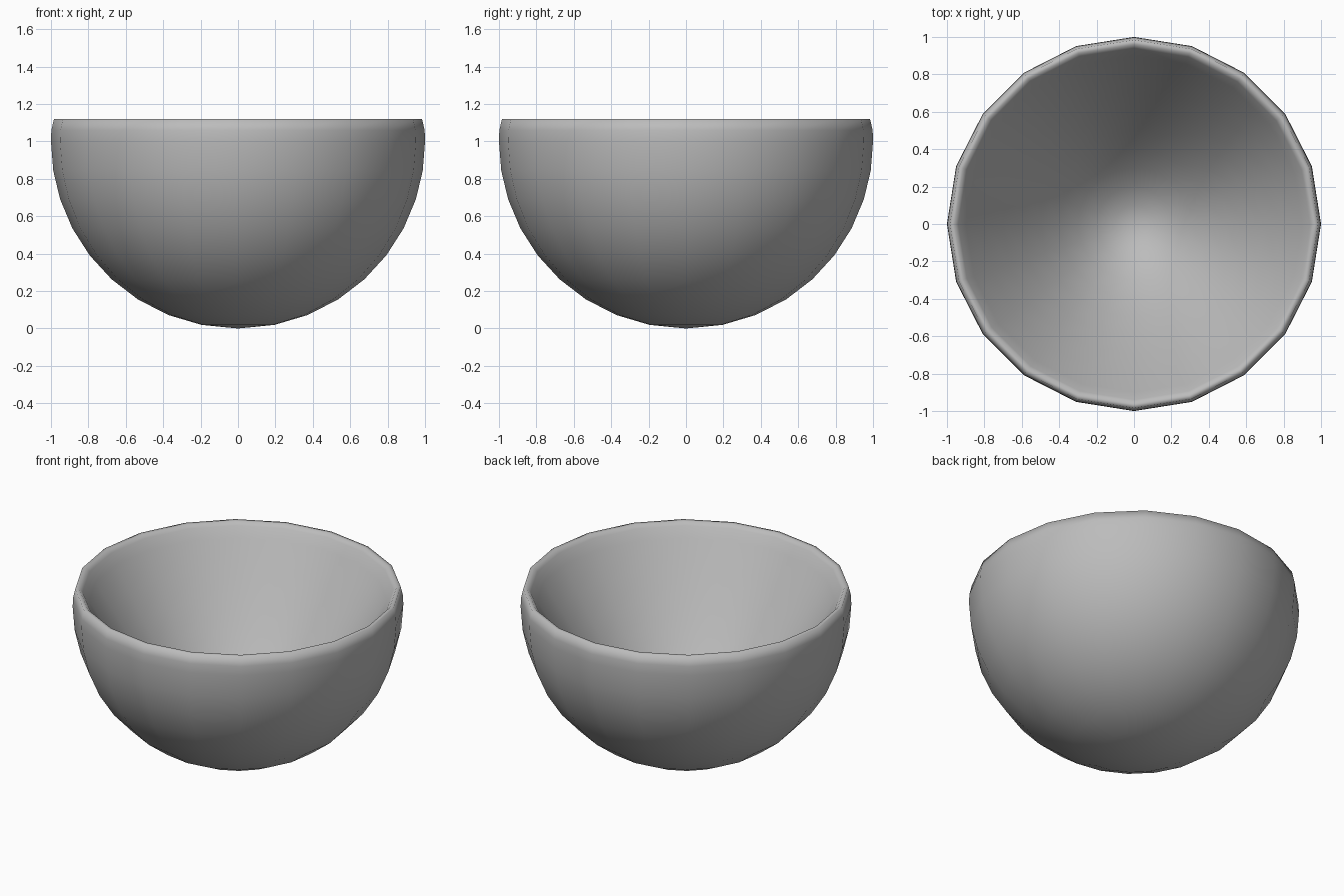
import bpy, bmesh, math

if "Cube" in bpy.data.objects:
    bpy.data.objects.remove(bpy.data.objects["Cube"])

SIDES = 20

# Profile: outer wall, rounded rim, tapering inner wall
angles = [11.2, 21.8, 32.3, 42.5, 52.5, 62.3, 72, 81, 90]
outer = [(math.sin(math.radians(a)), 1 - math.cos(math.radians(a))) for a in angles]
rim = [(0.998, 1.06), (0.984, 1.12), (0.96, 1.12)]
FLOOR, B = 0.06, 0.5
T = (1.115 - FLOOR) / (math.hypot(0.95, B) - B)
inner = [(r, FLOOR + T * (math.hypot(r, B) - B))
         for r in (0.94, 0.9, 0.8, 0.7, 0.6, 0.5, 0.4, 0.3, 0.2, 0.1)]
profile = outer + rim + inner

# Spin the profile into rings, closed at both poles
bm = bmesh.new()
rings = []
for r, z in profile:
    rings.append([bm.verts.new((r * math.cos(2 * math.pi * i / SIDES),
                                r * math.sin(2 * math.pi * i / SIDES), z))
                  for i in range(SIDES)])
bottom = bm.verts.new((0, 0, 0))
floor = bm.verts.new((0, 0, FLOOR))
for i in range(SIDES):
    j = (i + 1) % SIDES
    for a, b in zip(rings, rings[1:]):
        bm.faces.new((a[i], a[j], b[j], b[i]))
    bm.faces.new((bottom, rings[0][j], rings[0][i]))
    bm.faces.new((floor, rings[-1][i], rings[-1][j]))
bmesh.ops.recalc_face_normals(bm, faces=bm.faces)
for f in bm.faces:
    f.smooth = True

# Bowl object
mesh = bpy.data.meshes.new("bowl")
bm.to_mesh(mesh)
bm.free()
bowl = bpy.data.objects.new("bowl", mesh)
bpy.context.collection.objects.link(bowl)

# Mid grey finish
grey = bpy.data.materials.new("grey")
grey.diffuse_color = (0.5, 0.5, 0.5, 1)
grey.use_nodes = True
grey.node_tree.nodes["Principled BSDF"].inputs["Base Color"].default_value = grey.diffuse_color
mesh.materials.append(grey)
